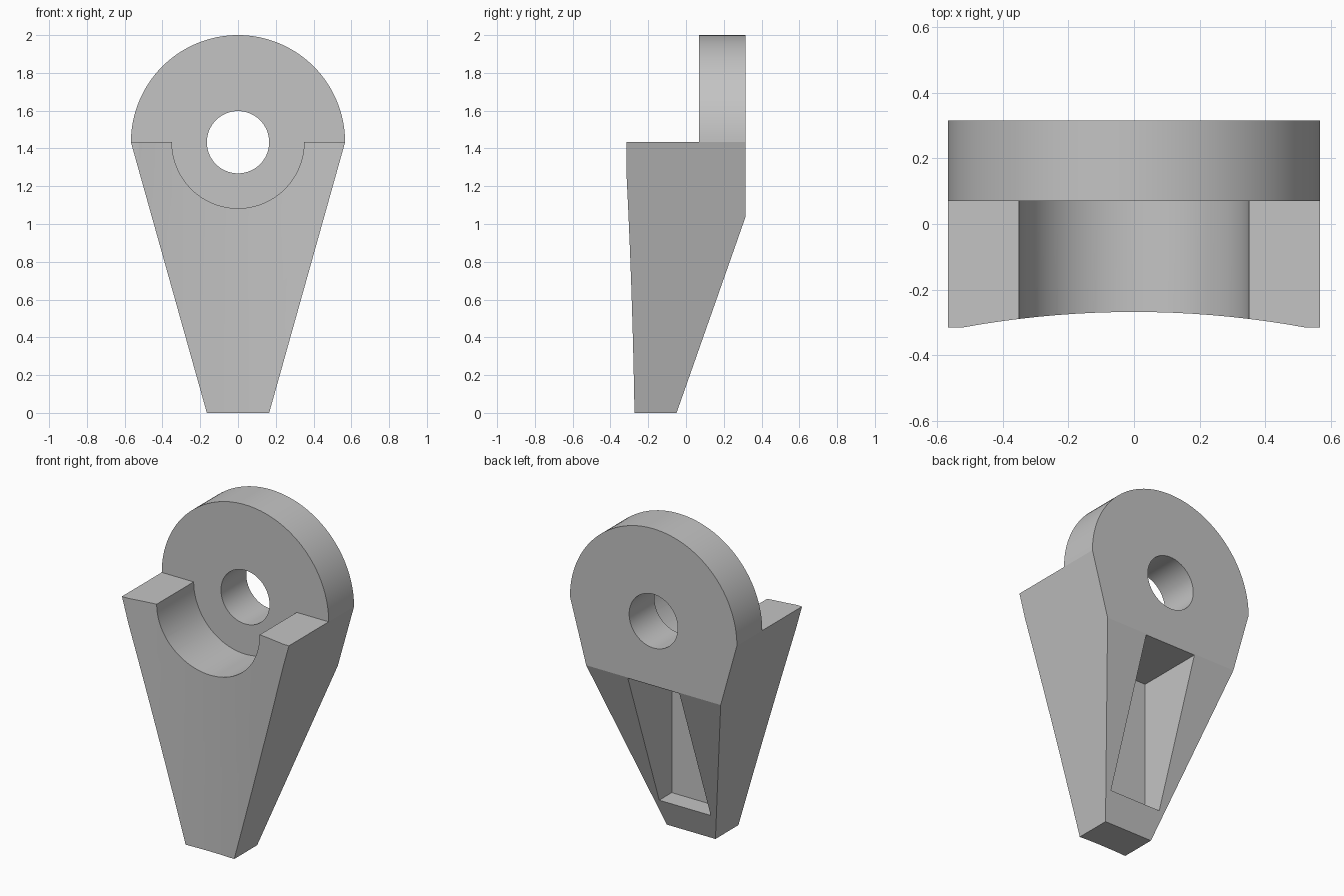
import bpy
import bmesh
import math
from mathutils import Vector

cube = bpy.data.objects.get("Cube")
if cube:
    bpy.data.objects.remove(cube, do_unlink=True)

# Main dimensions
RADIUS, AXIS_Z = 0.567, 1.433
HALF_DEPTH = 0.316
PLATE_FRONT = 0.07

grey = bpy.data.materials.new("plain grey")
grey.use_nodes = True
colour = (0.55, 0.55, 0.55, 1)
grey.diffuse_color = colour
grey.node_tree.nodes["Principled BSDF"].inputs["Base Color"].default_value = colour


def prism(name, points, sweep):
    """Closed solid made by sweeping a polygon along a vector."""
    bm = bmesh.new()
    face = bm.faces.new([bm.verts.new(p) for p in points])
    swept = bmesh.ops.extrude_face_region(bm, geom=[face])["geom"]
    verts = [v for v in swept if isinstance(v, bmesh.types.BMVert)]
    bmesh.ops.translate(bm, verts=verts, vec=Vector(sweep))
    bmesh.ops.recalc_face_normals(bm, faces=bm.faces)
    mesh = bpy.data.meshes.new(name)
    bm.to_mesh(mesh)
    bm.free()
    mesh.materials.append(grey)
    obj = bpy.data.objects.new(name, mesh)
    bpy.context.collection.objects.link(obj)
    return obj


def arc(radius, start, end, steps, y):
    """Points of an arc about the bore axis, angles in degrees."""
    angles = [math.radians(start + (end - start) * i / steps) for i in range(steps + 1)]
    return [(radius * math.cos(a), y, AXIS_Z + radius * math.sin(a)) for a in angles]


def cut(target, cutter):
    cutter.hide_render = True
    mod = target.modifiers.new(cutter.name, "BOOLEAN")
    mod.operation = "DIFFERENCE"
    mod.solver = "EXACT"
    mod.object = cutter
    bpy.context.view_layer.objects.active = target
    bpy.ops.object.modifier_apply(modifier=mod.name)
    bpy.data.objects.remove(cutter, do_unlink=True)


# Tapered body with a round head
outline = arc(RADIUS, 0, 180, 64, -HALF_DEPTH)
outline += [(-0.165, -HALF_DEPTH, 0), (0.165, -HALF_DEPTH, 0)]
bracket = prism("bracket_body", outline, (0, 2 * HALF_DEPTH, 0))

# Front step with a half-round seat around the bore
seat = arc(0.35, 180, 360, 48, -1)
seat += [(1, -1, AXIS_Z), (1, -1, 3), (-1, -1, 3), (-1, -1, AXIS_Z)]
cut(bracket, prism("seat_cutter", seat, (0, 1 + PLATE_FRONT, 0)))

# Sloping lower back
slope = Vector((0, 0.366, 1.04))
foot = Vector((-1, -0.05, 0))
wedge = [foot - slope * 0.5, foot + slope * 1.5, Vector((-1, 2, 1.56)), Vector((-1, 2, -0.52))]
wedge[1] = foot + slope
wedge[2:3] = [Vector((-1, 2, foot.z + slope.z))]
cut(bracket, prism("slope_cutter", wedge, (2, 0, 0)))

# Shallow hollow down the front face
hollow_radius, hollow_y = 2.9, -0.268
xs = [-0.7 + 1.4 * i / 24 for i in range(25)]
hollow = [(x, hollow_y - hollow_radius + math.sqrt(hollow_radius ** 2 - x * x), -1) for x in xs]
hollow += [(0.7, -1, -1), (-0.7, -1, -1)]
cut(bracket, prism("hollow_cutter", hollow, (0, 0, 4)))

# Through bore
cut(bracket, prism("bore_cutter", arc(0.165, 0, 354.375, 63, -1), (0, 2, 0)))

# Upright pocket in the sloping back
pocket = [(-0.175, -0.112, 0.17), (0.175, -0.112, 0.17),
          (0.175, -0.112, 1.035), (-0.175, -0.112, 1.035)]
cut(bracket, prism("pocket_cutter", pocket, (0, 1, 0)))

# Smooth curves, crisp edges
bpy.ops.object.select_all(action="DESELECT")
bracket.select_set(True)
bpy.context.view_layer.objects.active = bracket
bpy.ops.object.shade_smooth_by_angle(angle=math.radians(12))
